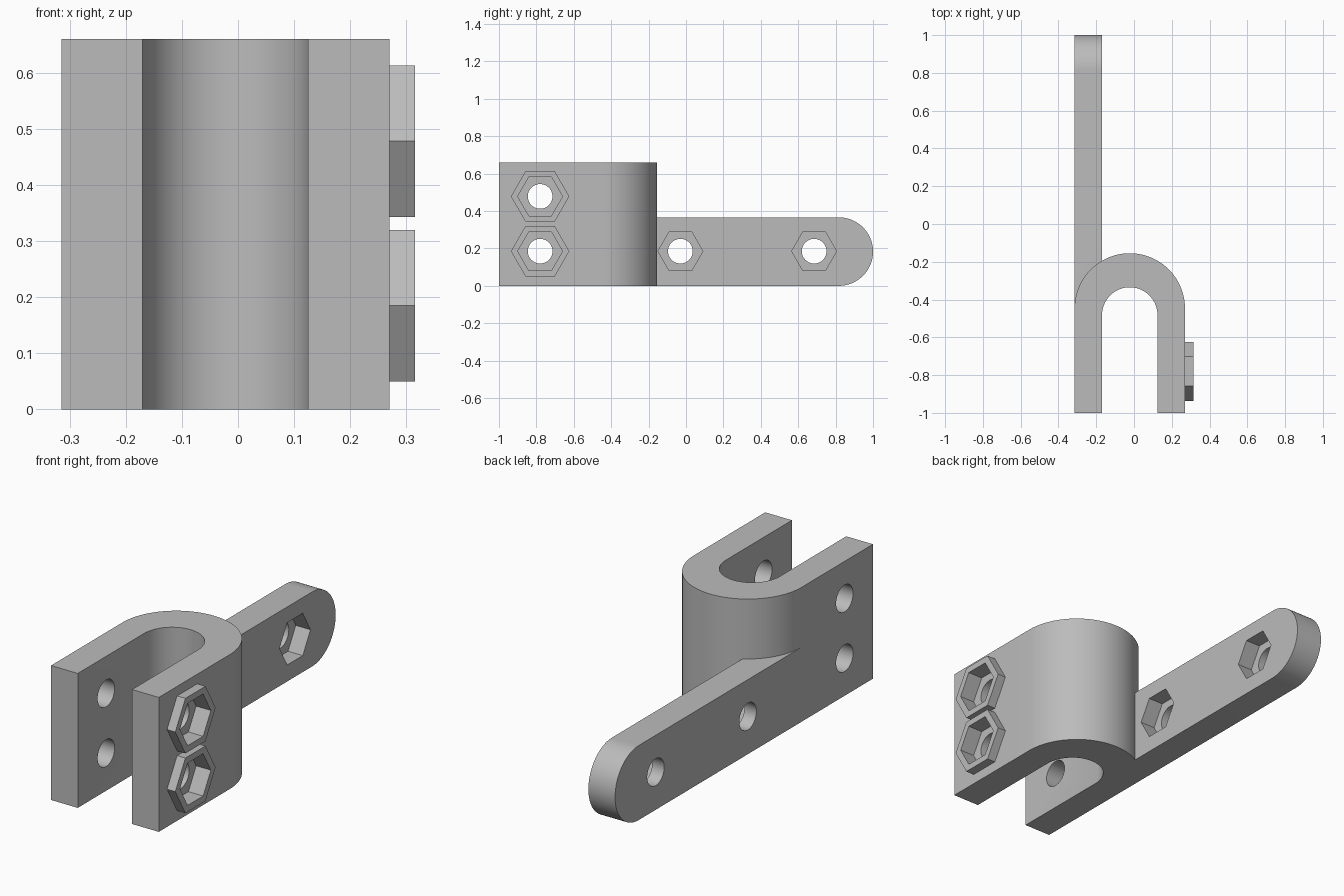
import bpy
import bmesh
from math import sin, cos, pi, radians
from mathutils import Vector

cube = bpy.data.objects.get("Cube")
if cube:
    bpy.data.objects.remove(cube, do_unlink=True)

metal = bpy.data.materials.new("plain grey")
metal.use_nodes = True
GREY = (0.5, 0.5, 0.5, 1)
metal.diffuse_color = GREY
metal.node_tree.nodes["Principled BSDF"].inputs["Base Color"].default_value = GREY

LEFT_X, RIGHT_X, WALL = -0.315, 0.27, 0.145
MID_X = (LEFT_X + RIGHT_X) / 2
HEIGHT = 0.66
ARM_R = 0.183


def arc(cx, cy, r, start, end, steps):
    angles = [radians(start + (end - start) * i / steps) for i in range(steps + 1)]
    return [(cx + r * cos(a), cy + r * sin(a)) for a in angles]


def extrude(name, points, offset):
    """Solid made by sweeping a closed 3D outline along an offset."""
    bm = bmesh.new()
    face = bm.faces.new([bm.verts.new(p) for p in points])
    swept = bmesh.ops.extrude_face_region(bm, geom=[face])["geom"]
    verts = [g for g in swept if isinstance(g, bmesh.types.BMVert)]
    bmesh.ops.translate(bm, verts=verts, vec=Vector(offset))
    bmesh.ops.recalc_face_normals(bm, faces=bm.faces)
    mesh = bpy.data.meshes.new(name)
    bm.to_mesh(mesh)
    bm.free()
    mesh.materials.append(metal)
    obj = bpy.data.objects.new(name, mesh)
    bpy.context.collection.objects.link(obj)
    return obj


def prism(name, sides, r, x0, x1, y, z):
    """Round or hexagonal bar lying along x, corners towards y."""
    outline = [(x0, y + r * cos(2 * pi * i / sides), z + r * sin(2 * pi * i / sides))
               for i in range(sides)]
    return extrude(name, outline, (x1 - x0, 0, 0))


def combine(target, other, operation):
    mod = target.modifiers.new(operation, "BOOLEAN")
    mod.operation = operation
    mod.solver = "EXACT"
    mod.object = other
    bpy.context.view_layer.objects.active = target
    bpy.ops.object.modifier_apply(modifier=mod.name)
    bpy.data.objects.remove(other, do_unlink=True)


# U-shaped clamp, extruded upwards
half = (RIGHT_X - LEFT_X) / 2
inner = half - WALL
outline = [(LEFT_X, -1), (LEFT_X + WALL, -1), (MID_X - inner, -0.47)]
outline += arc(MID_X, -0.481, 0.146, 168, 12, 40)
outline += [(MID_X + inner, -0.47), (RIGHT_X - WALL, -1), (RIGHT_X, -1)]
outline += arc(MID_X, -0.155 - half, half, 0, 180, 64)
bracket = extrude("clamp_bracket", [(x, y, 0) for x, y in outline], (0, 0, HEIGHT))

# Long arm with a rounded end, flush with the clamp's outer wall
side = [(-0.448, 2 * ARM_R), (-0.448, 0)] + arc(1 - ARM_R, ARM_R, ARM_R, -90, 90, 48)
arm = extrude("arm", [(LEFT_X, y, z) for y, z in side], (WALL, 0, 0))
combine(bracket, arm, "UNION")

# Hexagonal bosses on the clamp wall
bolts = [(-0.78, 0.185, 0.315), (-0.78, 0.478, 0.315),
         (-0.03, 0.185, LEFT_X + WALL), (0.685, 0.185, LEFT_X + WALL)]
for y, z, face_x in bolts[:2]:
    combine(bracket, prism("boss", 6, 0.156, RIGHT_X - 0.03, face_x, y, z), "UNION")

# Bolt holes and hexagonal nut pockets
for y, z, face_x in bolts:
    combine(bracket, prism("pocket", 6, 0.12, face_x - 0.08, face_x + 0.1, y, z), "DIFFERENCE")
    combine(bracket, prism("hole", 40, 0.066, -0.5, 0.5, y, z), "DIFFERENCE")

# Smooth curves with crisp edges
for obj in bpy.context.selected_objects:
    obj.select_set(False)
bracket.select_set(True)
bpy.context.view_layer.objects.active = bracket
bpy.ops.object.shade_smooth_by_angle(angle=radians(25))
